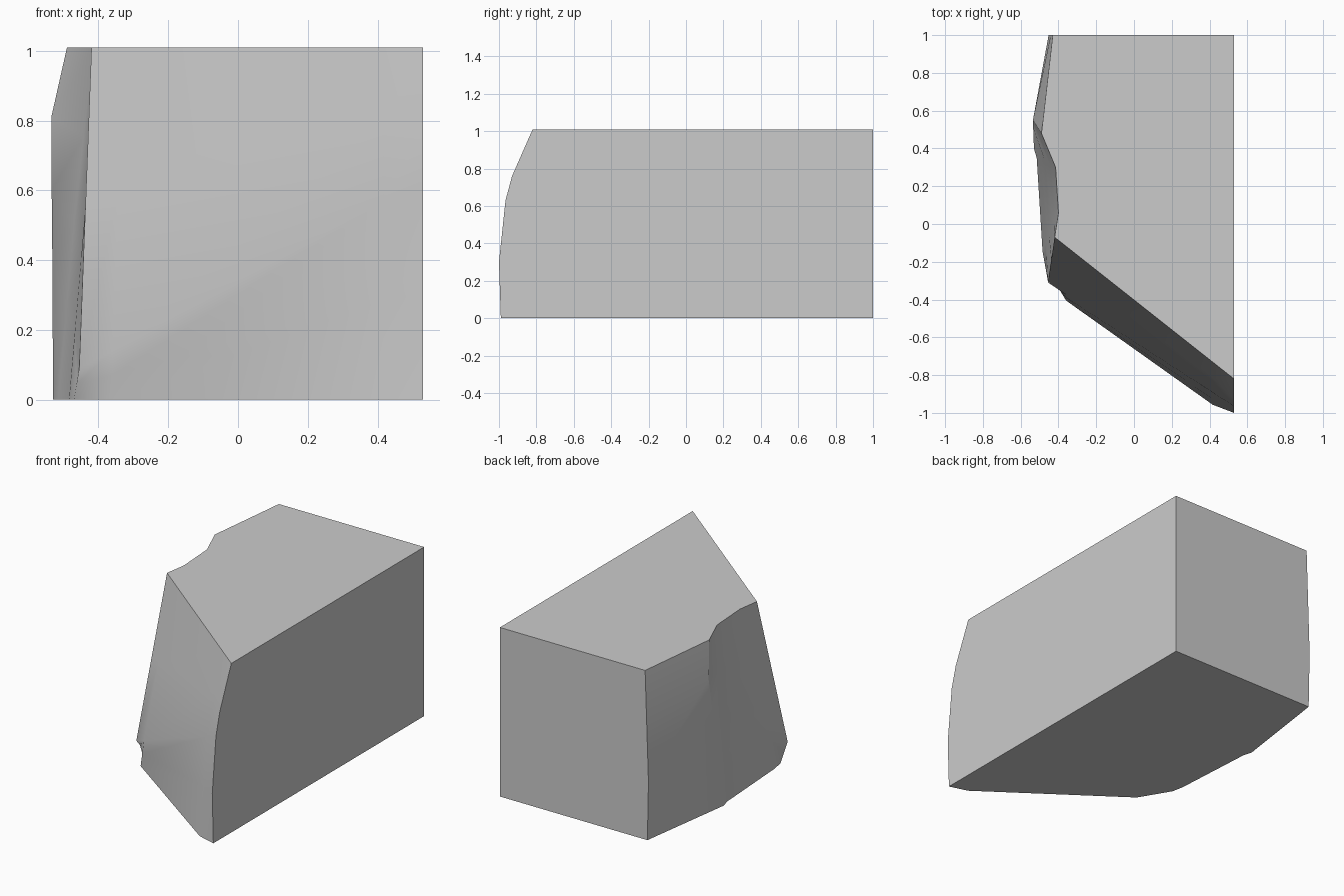
import bpy
import bmesh
import math
from mathutils import Vector

old = bpy.data.objects.get("Cube")
if old:
    bpy.data.objects.remove(old, do_unlink=True)

TOP = 1.01
SIDE = 0.53


def make_material(name, value):
    mat = bpy.data.materials.new(name)
    mat.use_nodes = True
    colour = (value, value, value, 1)
    mat.diffuse_color = colour
    shader = mat.node_tree.nodes["Principled BSDF"]
    shader.inputs["Base Color"].default_value = colour
    return mat


def column(*points):
    """Edge line up the rock: three key points gain midpoints to make five."""
    points = [Vector(p) for p in points]
    if len(points) == 3:
        low, mid, high = points
        points = [low, low.lerp(mid, 0.5), mid, mid.lerp(high, 0.5), high]
    return points


# Weathered surface, from the back edge round the notch to the front right edge
columns = [
    column((-.445, 1, 0), (-.452, 1, .35), (-.43, 1, TOP)),            # back edge
    column((-.53, .4, 0), (-.532, .475, .4), (-.534, .51, .6),
           (-.535, .55, .81), (-.49, .48, TOP)),                       # ridge
    column((-.515, .35, 0), (-.47, .33, .5), (-.415, .3, TOP)),        # notch
    column((-.484, -.147, 0), (-.45, -.06, .4), (-.40, .06, TOP)),     # hollow
    column((-.47, -.22, 0), (-.455, -.31, .09), (-.42, -.07, TOP)),    # corner
    column((-.36, -.405, 0), (-.36, -.374, .14), (-.33, -.141, TOP)),
    column((.417, -.957, 0), (.417, -.892, .57), (.417, -.731, TOP)),
    column((SIDE, -.99, 0), (SIDE, -1, .3), (SIDE, -.965, .63),
           (SIDE, -.93, .76), (SIDE, -.82, TOP)),                      # front edge
]

bm = bmesh.new()
grid = [[bm.verts.new(p) for p in col] for col in columns]
for left, right in zip(grid, grid[1:]):
    for i in range(len(left) - 1):
        bm.faces.new((left[i], right[i], right[i + 1], left[i + 1]))

# Flat cut walls, top and base
low = bm.verts.new((SIDE, 1, 0))
high = bm.verts.new((SIDE, 1, TOP))
bm.faces.new([low, high] + grid[-1][::-1])
bm.faces.new([high, low] + grid[0])
bm.faces.new([col[-1] for col in grid] + [high])
bm.faces.new([col[0] for col in reversed(grid)] + [low])
bmesh.ops.recalc_face_normals(bm, faces=bm.faces)

mesh = bpy.data.meshes.new("rock_block")
bm.to_mesh(mesh)
bm.free()
mesh.materials.append(make_material("stone grey", 0.6))
rock = bpy.data.objects.new("rock_block", mesh)
bpy.context.collection.objects.link(rock)

# Soft shading over the weathered side, sharp at the cut edges
bpy.ops.object.select_all(action='DESELECT')
rock.select_set(True)
bpy.context.view_layer.objects.active = rock
bpy.ops.object.shade_smooth_by_angle(angle=math.radians(30))
